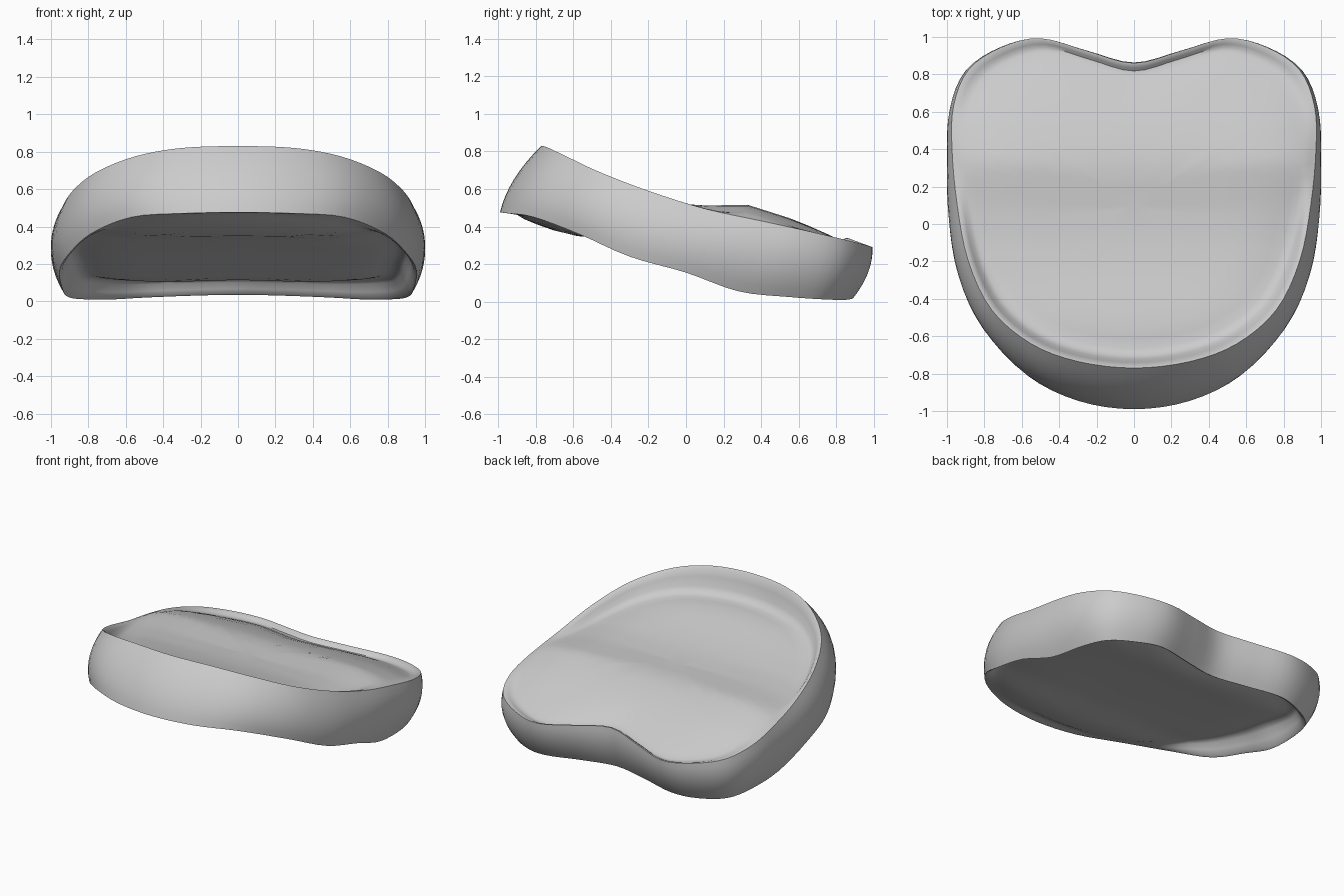
import bpy, bmesh
from mathutils import Vector

if "Cube" in bpy.data.objects:
    bpy.data.objects.remove(bpy.data.objects["Cube"])

# Right half of the rim, front to back: top edge, bottom edge, outward bulge of the wall
HALF = [
    ((0, -.77, .83), (0, -.99, .475), .035),
    ((.30, -.735, .82), (.30, -.945, .47), .035),
    ((.55, -.64, .775), (.57, -.81, .45), .04),
    ((.76, -.46, .69), (.79, -.57, .36), .04),
    ((.885, -.20, .59), (.915, -.30, .24), .04),
    ((.945, .10, .495), (.955, .00, .155), .042),
    ((.973, .40, .43), (.935, .28, .055), .045),
    ((.965, .63, .38), (.91, .55, .025), .045),
    ((.885, .825, .335), (.845, .74, .012), .04),
    ((.71, .945, .305), (.68, .85, .01), .033),
    ((.50, .993, .29), (.50, .89, .02), .028),
    ((.25, .925, .315), (.25, .835, .03), .028),
    ((0, .86, .34), (0, .79, .035), .028),
]
# Centre-line heights (y, z) of the domed top and of the underside
TOP = [(-.75, .69), (-.55, .645), (-.3, .57), (-.1, .528), (.08, .512), (.33, .515),
       (.55, .445), (.75, .365), (1, .28)]
UNDER = [(-1, .47), (-.85, .41), (-.6, .35), (-.4, .34), (0, .255), (.3, .185),
         (.6, .11), (.75, .09), (1, .07)]


def height(table, y):
    y = min(max(y, table[0][0]), table[-1][0])
    for (a, za), (b, zb) in zip(table, table[1:]):
        if y <= b:
            return za + (zb - za) * (y - a) / (b - a)


def closed_spline(points, steps):
    out, n = [], len(points)
    for i in range(n):
        p0, p1, p2, p3 = (points[(i + k) % n] for k in (-1, 0, 1, 2))
        for s in range(steps):
            t = s / steps
            out.append(.5 * (2 * p1 + (p2 - p0) * t + (2 * p0 - 5 * p1 + 4 * p2 - p3) * t ** 2
                             + (3 * p1 - p0 - 3 * p2 + p3) * t ** 3))
    return out


def mirrored(points):
    return points + [Vector((-p.x, p.y, p.z)) for p in points[-2:0:-1]]


STEPS = 4
top = closed_spline(mirrored([Vector(h[0]) for h in HALF]), STEPS)
bottom = closed_spline(mirrored([Vector(h[1]) for h in HALF]), STEPS)
bulge = closed_spline(mirrored([Vector((0, 0, h[2])) for h in HALF]), STEPS)
N = len(top)
centre = Vector((0, .1, 0))


def inner_ring(edge, table, s, w, groove):
    ring = []
    for p in edge:
        q = centre + (p - centre) * s
        q.z = p.z * (1 - w) + height(table, q.y) * w + groove
        ring.append(q)
    return ring


# Inset steps: (scale towards centre, blend to the sheet height, groove depth inside the rim)
INSET = [(.985, .1, 0), (.965, .4, .01), (.945, .75, .025), (.92, .92, .03), (.88, 1, .025),
         (.82, 1, .015), (.74, 1, .005), (.62, 1, 0), (.5, 1, 0), (.37, 1, 0), (.24, 1, 0), (.12, 1, 0)]
rings = [inner_ring(bottom, UNDER, s, w, g) for s, w, g in reversed(INSET)]

# Rounded side wall
for k in range(9):
    t = k / 8
    ring = []
    for i in range(N):
        j = (i + 1) % N
        d = top[j] + bottom[j] - top[i - 1] - bottom[i - 1]
        out = Vector((d.y, -d.x, 0)).normalized()
        ring.append(bottom[i].lerp(top[i], t) + out * bulge[i].z * 4 * t * (1 - t))
    rings.append(ring)

# Sunken, domed top sheet
rings += [inner_ring(top, TOP, s, w, -g) for s, w, g in INSET]

bm = bmesh.new()
loops = [[bm.verts.new(p) for p in ring] for ring in rings]
for a, b in zip(loops, loops[1:]):
    for i in range(N):
        j = (i + 1) % N
        bm.faces.new((a[i], a[j], b[j], b[i]))
for loop, table in ((loops[0], UNDER), (loops[-1], TOP)):
    c = bm.verts.new((0, centre.y, height(table, centre.y)))
    for i in range(N):
        bm.faces.new((loop[i], loop[(i + 1) % N], c))
bmesh.ops.recalc_face_normals(bm, faces=bm.faces)

mesh = bpy.data.meshes.new("contoured_pad")
bm.to_mesh(mesh)
bm.free()
pad = bpy.data.objects.new("contoured_pad", mesh)
bpy.context.collection.objects.link(pad)
bpy.context.view_layer.objects.active = pad
pad.select_set(True)
bpy.ops.object.shade_smooth_by_angle(angle=.7)
